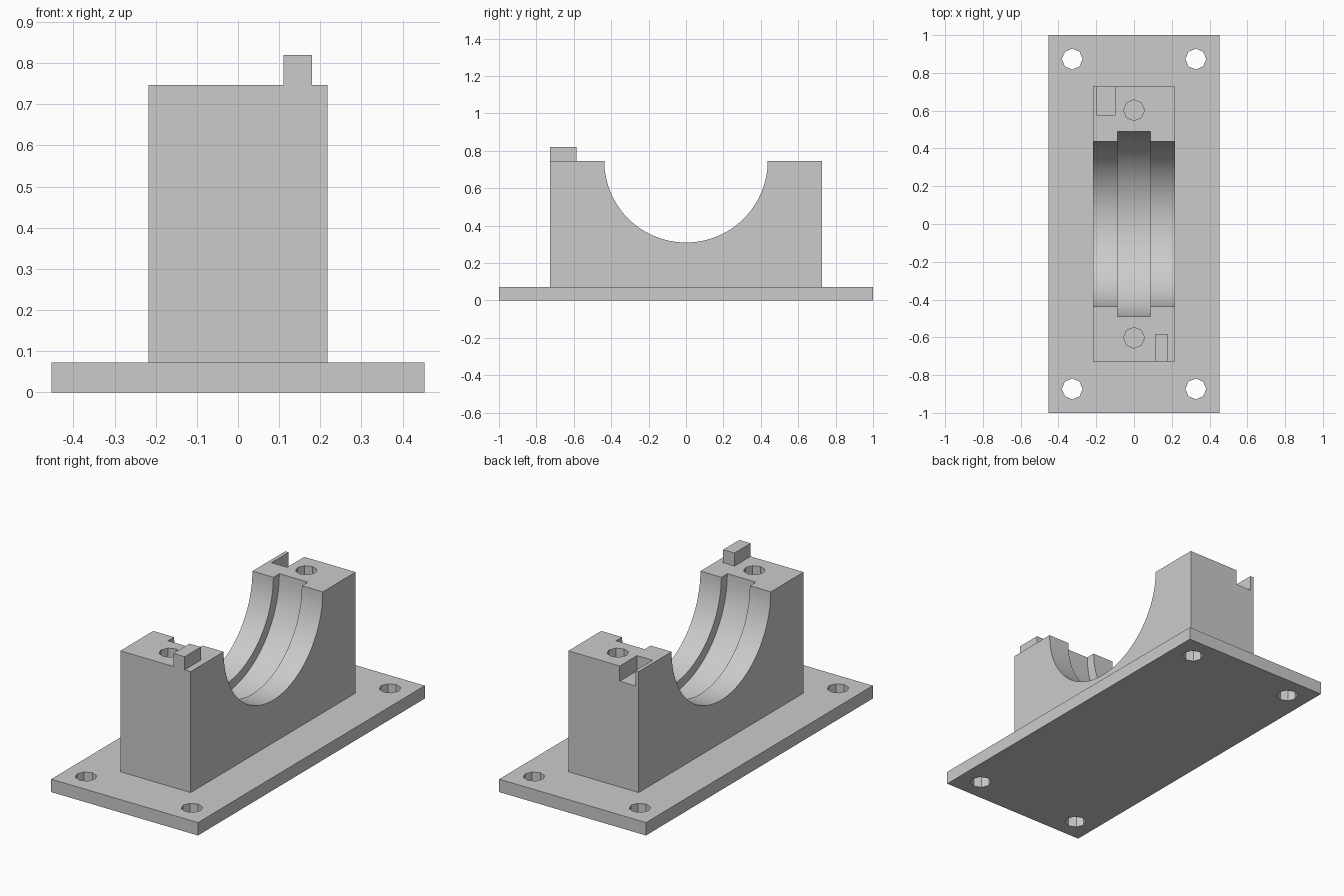
import bpy
import bmesh
from math import radians
from mathutils import Matrix

cube = bpy.data.objects.get("Cube")
if cube:
    bpy.data.objects.remove(cube, do_unlink=True)

grey = bpy.data.materials.new("plain grey")
grey.use_nodes = True
COLOUR = (0.6, 0.6, 0.6, 1)
grey.diffuse_color = COLOUR
grey.node_tree.nodes["Principled BSDF"].inputs["Base Color"].default_value = COLOUR

BASE_X, BASE_Y, BASE_TOP = 0.453, 1.0, 0.072
BLOCK_X, BLOCK_Y, BLOCK_TOP = 0.217, 0.727, 0.747
HOLE_R = 0.055


def make_object(name, bm):
    mesh = bpy.data.meshes.new(name)
    bm.to_mesh(mesh)
    bm.free()
    mesh.materials.append(grey)
    obj = bpy.data.objects.new(name, mesh)
    bpy.context.collection.objects.link(obj)
    return obj


def box(name, x, y, z):
    """Box from (low, high) ranges along each axis."""
    ranges = (x, y, z)
    centre = Matrix.Translation([(a + b) / 2 for a, b in ranges])
    size = Matrix.Diagonal([b - a for a, b in ranges] + [1])
    bm = bmesh.new()
    bmesh.ops.create_cube(bm, size=1, matrix=centre @ size)
    return make_object(name, bm)


def cylinder(name, centre, radius, length, sides, axis="Z"):
    turn = Matrix.Rotation(radians(90), 4, "Y") if axis == "X" else Matrix()
    bm = bmesh.new()
    bmesh.ops.create_cone(bm, cap_ends=True, segments=sides, radius1=radius,
                          radius2=radius, depth=length,
                          matrix=Matrix.Translation(centre) @ turn)
    return make_object(name, bm)


def cut(target, cutters):
    """Subtract each cutter, bake the result and remove the cutters."""
    for cutter in cutters:
        cutter.hide_render = True
        mod = target.modifiers.new("cut", "BOOLEAN")
        mod.operation = "DIFFERENCE"
        mod.solver = "EXACT"
        mod.object = cutter
    graph = bpy.context.evaluated_depsgraph_get()
    baked = bpy.data.meshes.new_from_object(target.evaluated_get(graph))
    target.modifiers.clear()
    target.data = baked
    for cutter in cutters:
        bpy.data.objects.remove(cutter, do_unlink=True)


# Base plate with four bolt holes
base = box("base_plate", (-BASE_X, BASE_X), (-BASE_Y, BASE_Y), (0, BASE_TOP))
cut(base, [cylinder("bolt_hole", (sx * 0.327, sy * 0.873, 0), HOLE_R, 0.5, 8)
           for sx in (-1, 1) for sy in (-1, 1)])

# Bearing block: half-round bore, wider bearing groove, cap screw holes, notch
block = box("bearing_block", (-BLOCK_X, BLOCK_X), (-BLOCK_Y, BLOCK_Y),
            (BASE_TOP, BLOCK_TOP))
axis_point = (0, 0, BLOCK_TOP)
cutters = [
    cylinder("bore", axis_point, 0.437, 1, 96, "X"),
    cylinder("groove", axis_point, 0.49, 0.176, 96, "X"),
    box("notch", (-0.196, -0.1), (0.575, 0.9), (BLOCK_TOP - 0.085, 1)),
]
cutters += [cylinder("screw_hole", (0, s * 0.602, BLOCK_TOP), HOLE_R, 0.6, 8)
            for s in (-1, 1)]
cut(block, cutters)

# Locating tab on the front shoulder
box("locating_tab", (0.11, 0.18), (-BLOCK_Y, -0.585), (BLOCK_TOP, 0.82))

# Smooth the bore, keep the real edges sharp
bpy.ops.object.select_all(action="DESELECT")
block.select_set(True)
bpy.context.view_layer.objects.active = block
bpy.ops.object.shade_smooth_by_angle(angle=radians(30))
